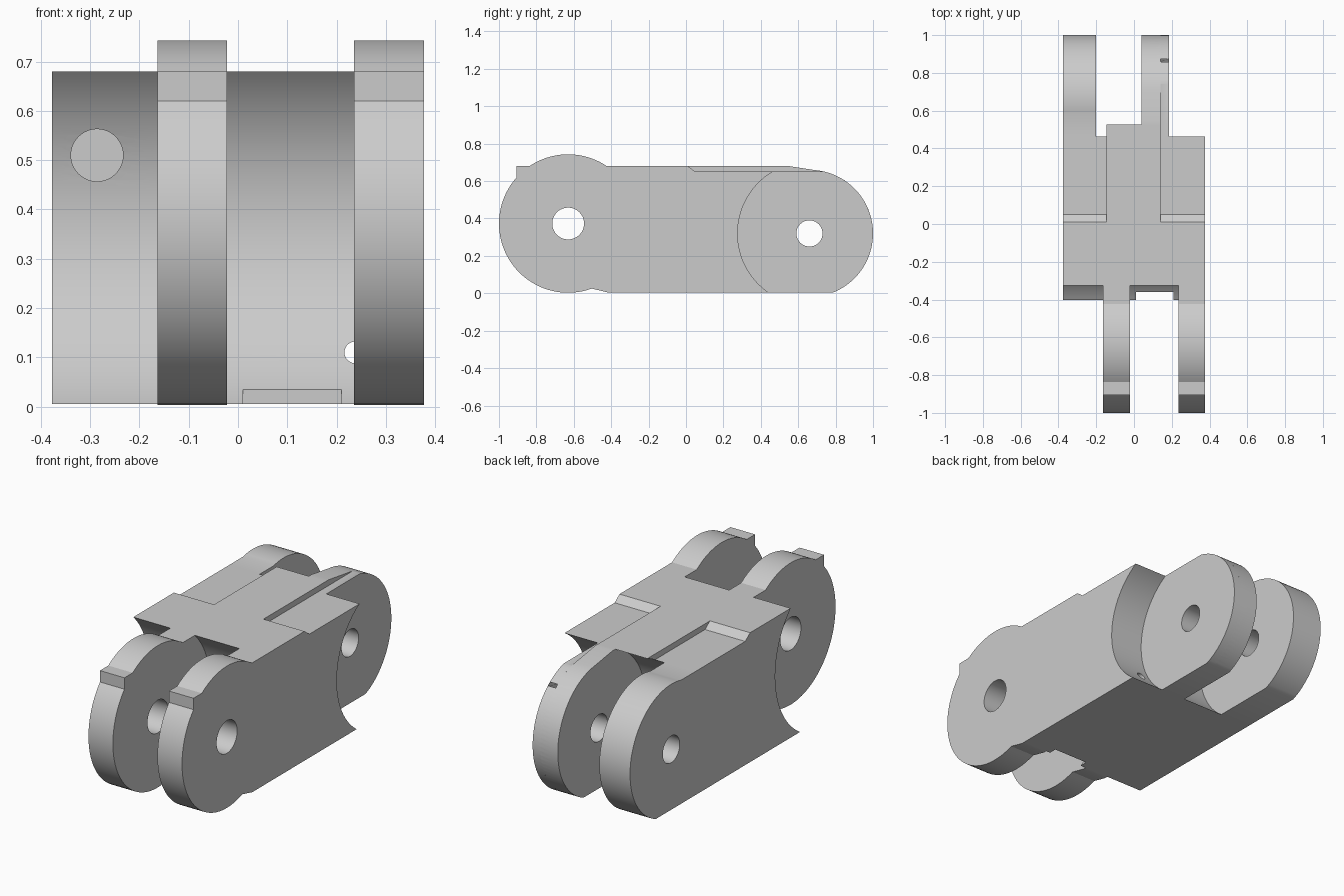
import bpy, bmesh, math

cube = bpy.data.objects.get("Cube")
if cube:
    bpy.data.objects.remove(cube, do_unlink=True)

grey = bpy.data.materials.new("plain_grey")
grey.use_nodes = True
COLOUR = (0.6, 0.6, 0.6, 1)
grey.diffuse_color = COLOUR
grey.node_tree.nodes["Principled BSDF"].inputs["Base Color"].default_value = COLOUR

# Shared dimensions: pivot centres are (y, z)
FRONT, BACK = (-0.63, 0.373), (0.66, 0.32)
FRONT_R, BACK_R = 0.37, 0.34
TOP, LOW_TOP, BOTTOM = 0.68, 0.65, 0.005
HALF = 0.377


def arc(centre, r, start, end, n=40):
    """Points on a circle in the y-z plane, angles in degrees."""
    return [(centre[0] + r * math.cos(a), centre[1] + r * math.sin(a))
            for a in (math.radians(start + (end - start) * i / n) for i in range(n + 1))]


def angle_at(centre, r, z):
    return math.degrees(math.asin((z - centre[1]) / r))


def extrude(name, points, x0, x1):
    """Solid with the given y-z outline between two x positions."""
    bm = bmesh.new()
    face = bm.faces.new([bm.verts.new((x0, y, z)) for y, z in points])
    made = bmesh.ops.extrude_face_region(bm, geom=[face])["geom"]
    bmesh.ops.translate(bm, vec=(x1 - x0, 0, 0),
                        verts=[v for v in made if isinstance(v, bmesh.types.BMVert)])
    bmesh.ops.recalc_face_normals(bm, faces=bm.faces)
    mesh = bpy.data.meshes.new(name)
    bm.to_mesh(mesh)
    bm.free()
    mesh.materials.append(grey)
    obj = bpy.data.objects.new(name, mesh)
    bpy.context.collection.objects.link(obj)
    return obj


def rod(name, location, r, length, axis):
    rot = (0, math.pi / 2, 0) if axis == "x" else (math.pi / 2, 0, 0)
    bpy.ops.mesh.primitive_cylinder_add(vertices=48, radius=r, depth=length,
                                        location=location, rotation=rot)
    obj = bpy.context.object
    obj.name = name
    obj.data.materials.append(grey)
    return obj


def combine(target, tool, operation):
    tool.hide_render = True
    mod = target.modifiers.new(tool.name, "BOOLEAN")
    mod.operation, mod.object, mod.solver = operation, tool, "EXACT"
    bpy.context.view_layer.objects.active = target
    bpy.ops.object.modifier_apply(modifier=mod.name)
    bpy.data.objects.remove(tool, do_unlink=True)


# Core block with a hollow round socket at each end
R1, R2 = 0.433, 0.384
front_socket = arc(FRONT, R1, angle_at(FRONT, R1, TOP), angle_at(FRONT, R1, BOTTOM))
back_socket = arc(BACK, R2, 180 - angle_at(BACK, R2, BOTTOM), 180 - angle_at(BACK, R2, TOP))
link = extrude("link_body", front_socket + back_socket, -HALF, HALF)

# Lowered shelves either side of the raised top spine
shelf = [(0.01, TOP), (0.05, LOW_TOP), (0.8, LOW_TOP), (0.8, 0.8), (0.01, 0.8)]
for x0, x1 in ((-0.5, -0.145), (0.14, 0.5)):
    combine(link, extrude("shelf_cutter", shelf, x0, x1), "DIFFERENCE")

# Trimmed lower lip in the middle front socket
lip = [(-0.5, -0.1), (-0.36, -0.1), (-0.36, 0.1), (-0.5, 0.1)]
combine(link, extrude("lip_cutter", lip, 0.01, 0.21), "DIFFERENCE")

# Front knuckles: disc with a stop tab and a neck
up = angle_at(FRONT, FRONT_R, TOP)
tab = math.degrees(math.acos(-0.275 / FRONT_R))
front_outline = (arc(FRONT, FRONT_R, up, 180 - up, 24) + [(-0.905, TOP)]
                 + arc(FRONT, FRONT_R, tab, 290)
                 + [(-0.42, BOTTOM), (-0.1, BOTTOM), (-0.1, TOP)])
for x0, x1 in ((-0.163, -0.022), (0.235, HALF)):
    combine(link, extrude("front_knuckle", front_outline, x0, x1), "UNION")

# Back knuckles: the inner one carries the spine along part of its top
down = angle_at(BACK, BACK_R, BOTTOM)
low = angle_at(BACK, BACK_R, LOW_TOP)


def back_knuckle(x0, x1, end, top):
    outline = arc(BACK, BACK_R, down, end) + top + [(0.2, BOTTOM)]
    combine(link, extrude("back_knuckle", outline, x0, x1), "UNION")


back_knuckle(-HALF, -0.2, 180 - low, [(0.2, LOW_TOP)])
back_knuckle(0.04, 0.14, 85, [(0.55, TOP), (0.2, TOP)])
back_knuckle(0.14, 0.185, low, [(0.2, LOW_TOP)])

# Pin holes, the blind front hole and the narrow through hole
for tool in (rod("front_pin_hole", (0, *FRONT), 0.085, 2, "x"),
             rod("back_pin_hole", (0, *BACK), 0.07, 2, "x"),
             rod("blind_hole", (-0.286, -0.25, 0.51), 0.053, 0.3, "y"),
             rod("narrow_hole", (0.238, 0.05, 0.11), 0.022, 0.84, "y")):
    combine(link, tool, "DIFFERENCE")

# Smooth round walls, crisp edges
bpy.ops.object.select_all(action="DESELECT")
link.select_set(True)
bpy.context.view_layer.objects.active = link
bpy.ops.object.shade_smooth_by_angle(angle=math.radians(25))
